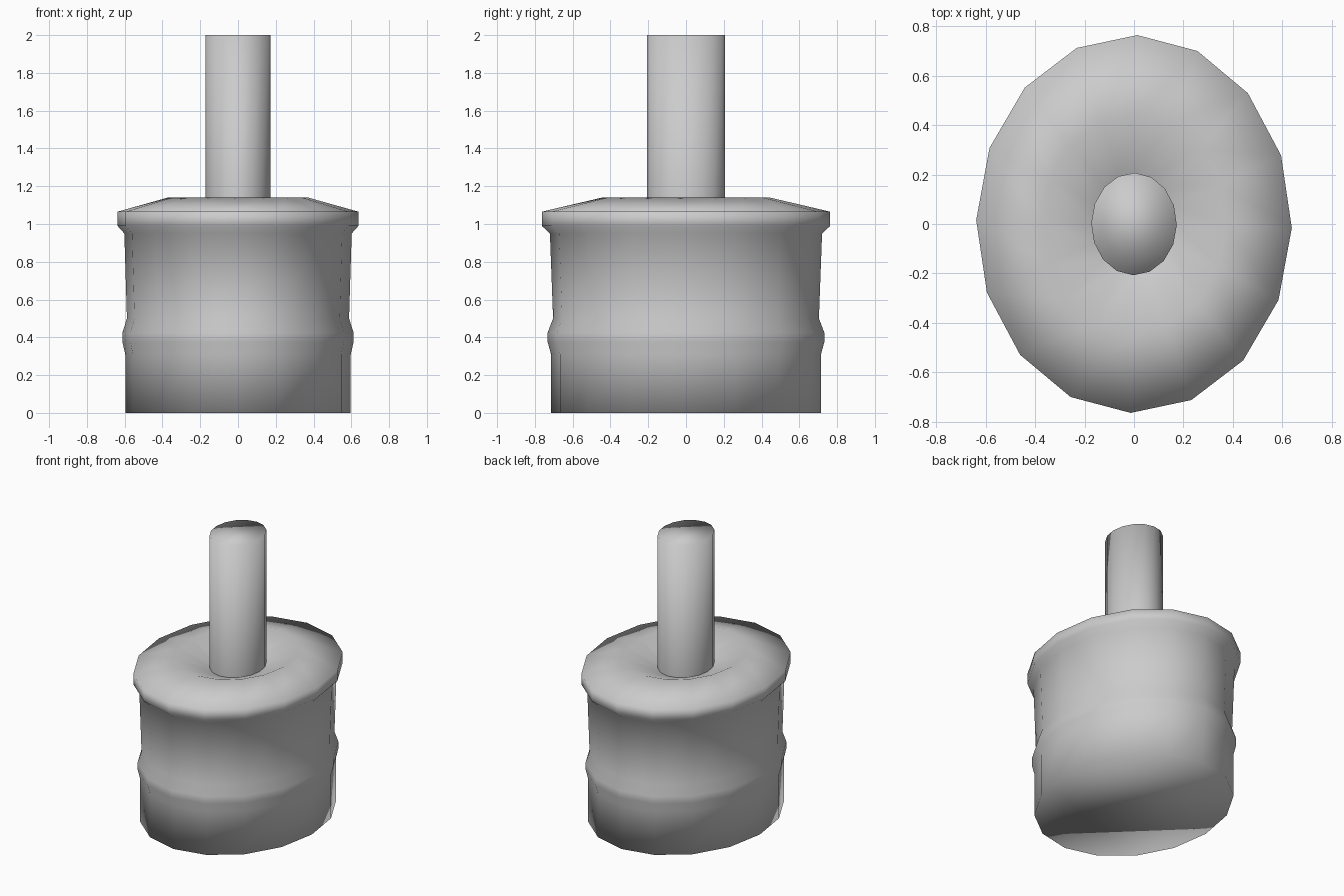
import bpy, bmesh
from math import cos, sin, pi, radians

if "Cube" in bpy.data.objects:
    bpy.data.objects.remove(bpy.data.objects["Cube"])

SIDES = 16
STRETCH = 1.197          # oval: depth relative to width
TURN = radians(-1.2)     # slight twist of the facets


def lathe(name, profile, cap_bottom=False, cap_top=False):
    """Revolve (radius, z) points into an oval, smooth-shaded shell."""
    bm = bmesh.new()
    rings = []
    for r, z in profile:
        angles = [2 * pi * i / SIDES + TURN for i in range(SIDES)]
        rings.append([bm.verts.new((r * cos(a), r * STRETCH * sin(a), z)) for a in angles])
    for low, high in zip(rings, rings[1:]):
        for i in range(SIDES):
            j = (i + 1) % SIDES
            bm.faces.new((low[i], low[j], high[j], high[i]))
    if cap_bottom:
        bm.faces.new(rings[0][::-1])
    if cap_top:
        bm.faces.new(rings[-1])
    for f in bm.faces:
        f.smooth = True
    mesh = bpy.data.meshes.new(name)
    bm.to_mesh(mesh)
    bm.free()
    obj = bpy.data.objects.new(name, mesh)
    bpy.context.collection.objects.link(obj)
    return obj


# Drum body: straight foot, raised band, tapered wall, lip, sloped lid, dished centre
lathe("drum_body", [
    (0.597, 0.0), (0.597, 0.31), (0.612, 0.375), (0.612, 0.425), (0.588, 0.50),
    (0.602, 0.95), (0.638, 0.99), (0.638, 1.065), (0.371, 1.14), (0.173, 1.05),
], cap_bottom=True)

# Centre post rising out of the dish
lathe("centre_post", [(0.173, 1.05), (0.173, 2.0)], cap_top=True)
